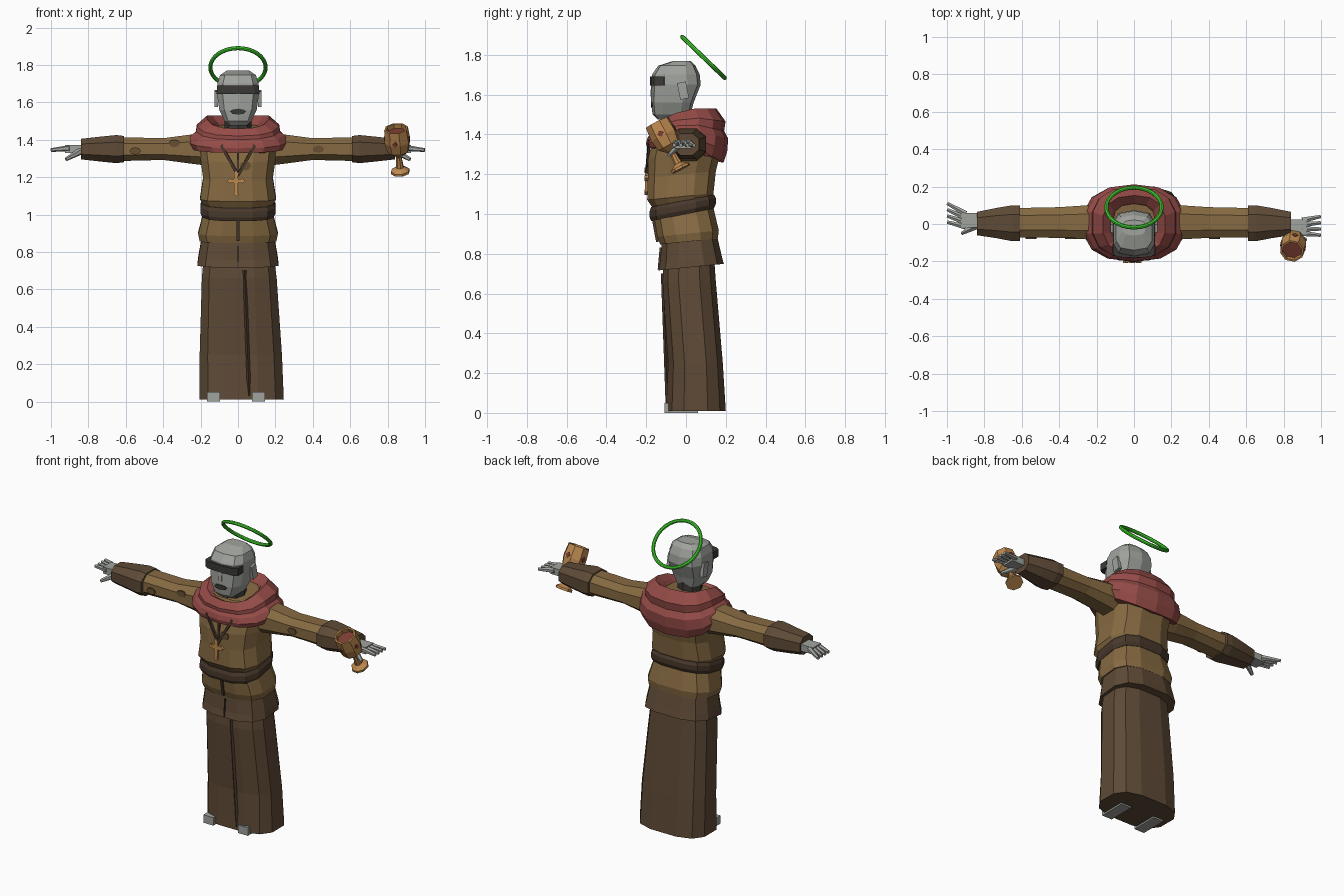
import bpy, bmesh, math
from mathutils import Matrix, Vector

cube = bpy.data.objects.get("Cube")
if cube:
    bpy.data.objects.remove(cube)


def colour(name, *rgb):
    mat = bpy.data.materials.new(name)
    linear = [((c / 255 + .055) / 1.055) ** 2.4 for c in rgb] + [1]
    mat.use_nodes = True
    mat.diffuse_color = linear
    mat.node_tree.nodes["Principled BSDF"].inputs["Base Color"].default_value = linear
    return mat


TAN = colour("tan cloth", 134, 106, 66)
BROWN = colour("brown cloth", 94, 74, 54)
LEATHER = colour("dark leather", 72, 56, 43)
STAIN = colour("stain brown", 104, 80, 50)
RED = colour("red cloth", 150, 76, 72)
SKIN = colour("grey skin", 160, 163, 157)
CHARCOAL = colour("charcoal", 58, 57, 54)
GOLD = colour("gold", 190, 138, 80)
WINE = colour("wine red", 125, 62, 52)
GREEN = colour("halo green", 66, 212, 48)


def finish(name, bm, mat):
    bmesh.ops.recalc_face_normals(bm, faces=bm.faces)
    mesh = bpy.data.meshes.new(name)
    bm.to_mesh(mesh)
    bm.free()
    mesh.materials.append(mat)
    ob = bpy.data.objects.new(name, mesh)
    bpy.context.collection.objects.link(ob)
    return ob


def rounded(value, power):
    return math.copysign(abs(value) ** power, value)


def loft(name, mat, rings, sides=12, power=.7, slope=0, place=lambda p: p):
    """Each ring is height, half width, reach to the front, reach to the back."""
    bm = bmesh.new()
    widest = math.cos(math.pi / sides) ** power
    loops = []
    for height, half, front, back in rings:
        loop = []
        for i in range(sides):
            angle = (i + .5) * math.tau / sides
            x = half * rounded(math.cos(angle), power) / widest
            reach = rounded(math.sin(angle), power) / widest
            y = (back - front) / 2 + reach * (back + front) / 2
            loop.append(bm.verts.new(place(Vector((x, y, height + slope * y)))))
        loops.append(loop)
    for low, high in zip(loops, loops[1:]):
        for i in range(sides):
            bm.faces.new((low[i - 1], low[i], high[i], high[i - 1]))
    bm.faces.new(loops[0])
    bm.faces.new(loops[-1])
    return finish(name, bm, mat)


def box(name, mat, size, at, rot=Matrix()):
    bm = bmesh.new()
    matrix = Matrix.Translation(at) @ rot @ Matrix.Diagonal((*size, 1))
    bmesh.ops.create_cube(bm, size=1, matrix=matrix)
    return finish(name, bm, mat)


def aim(start, end):
    return (end - start).to_track_quat("Z", "Y").to_matrix().to_4x4()


def strip(name, mat, start, end, width):
    start, end = Vector(start), Vector(end)
    size = (width, .015, (end - start).length)
    return box(name, mat, size, (start + end) / 2, aim(start, end))


def rod(name, mat, start, end, thick, thin, sides=6):
    start, end = Vector(start), Vector(end)
    bm = bmesh.new()
    matrix = Matrix.Translation((start + end) / 2) @ aim(start, end)
    bmesh.ops.create_cone(bm, cap_ends=True, segments=sides, radius1=thick, radius2=thin,
                          depth=(end - start).length, matrix=matrix)
    return finish(name, bm, mat)


def disc(name, mat, at, wide, tall):
    bm = bmesh.new()
    matrix = (Matrix.Translation(at) @ Matrix.Diagonal((wide, 1, tall, 1))
              @ Matrix.Rotation(math.pi / 2, 4, "X"))
    bmesh.ops.create_cone(bm, cap_ends=True, segments=8, radius1=1, radius2=1,
                          depth=.009, matrix=matrix)
    return finish(name, bm, mat)


# Robe, from the hem up
def swing(p):
    return p + Vector((.02 * (1 - p.z), 0, 0))


loft("skirt", BROWN, [(.01, .225, .1, .2), (.25, .22, .09, .185), (.66, .2, .118, .15),
                      (.8, .185, .11, .14)], place=swing)
loft("hip_flounce", BROWN, [(.73, .217, .138, .19), (.77, .212, .13, .18),
                            (.9, .19, .12, .15)], slope=.1)
loft("tunic_lower", TAN, [(.86, .205, .13, .16), (.9, .213, .145, .165),
                          (1.03, .18, .165, .135)], slope=.1)
loft("belt", LEATHER, [(1, .19, .175, .14), (1.02, .2, .183, .15), (1.05, .2, .183, .15),
                       (1.07, .19, .175, .14)], slope=.2)
loft("tunic_upper", TAN, [(1.05, .18, .17, .125), (1.09, .203, .195, .138), (1.2, .186, .192, .15),
                          (1.3, .2, .19, .175), (1.4, .215, .165, .175), (1.47, .15, .12, .14)],
     slope=.1)

# Seams and stains
strip("skirt_split", LEATHER, (.035, -.116, .7), (.06, -.092, .03), .014)
strip("hip_seam", LEATHER, (0, -.135, .72), (0, -.125, .83), .006)
strip("tunic_seam", LEATHER, (0, -.143, .86), (0, -.165, .98), .014)
strip("collar_slit", LEATHER, (0, -.19, 1.2), (0, -.187, 1.35), .012)
disc("chest_stain", STAIN, (.04, -.191, 1.26), .03, .025)
for x, z in ((-.34, 1.38), (-.55, 1.34), (.43, 1.35)):
    disc("sleeve_stain", STAIN, (x, -.077, z), .03, .02)


# Hooded cowl: hangs long at the back and opens at the throat
def drape(p):
    drop = 1.53 - p.z
    p.z += p.y * (.45 - 1.7 * drop) if p.y < 0 else -3.2 * p.y * drop
    return p


loft("cowl", RED, [(1.36, .25, .19, .185), (1.4, .27, .197, .203), (1.44, .25, .19, .208),
                   (1.46, .225, .178, .188), (1.49, .22, .18, .195), (1.53, .165, .155, .15),
                   (1.5, .13, .13, .11), (1.43, .08, .1, .07)], sides=14, power=.8, place=drape)

# Head
rod("neck", CHARCOAL, (0, -.04, 1.38), (0, -.04, 1.53), .075, .07, sides=8)
loft("head", SKIN, [(1.475, .045, .14, -.06), (1.5, .072, .165, .02), (1.56, .1, .172, .035),
                    (1.65, .113, .17, .07), (1.7, .11, .167, .065), (1.745, .096, .137, .045),
                    (1.77, .06, .06, .02)], sides=10, power=.65)
loft("brow_band", CHARCOAL, [(1.645, .114, .18, -.09), (1.69, .113, .18, -.09)],
     sides=10, power=.5)
disc("mouth", CHARCOAL, (0, -.172, 1.55), .042, .016)
strip("nose", SKIN, (0, -.168, 1.65), (0, -.172, 1.59), .022)
for side in (-1, 1):
    box("ear", SKIN, (.02, .045, .085), (side * .116, -.015, 1.62), Matrix.Rotation(.2, 4, "X"))

# Halo
bpy.ops.mesh.primitive_torus_add(
    major_radius=.148, minor_radius=.011, major_segments=32, minor_segments=8,
    location=(0, .088, 1.787), rotation=(math.radians(-44), 0, 0))
halo = bpy.context.object
halo.name = "halo"
halo.data.materials.append(GREEN)
bpy.ops.object.shade_smooth_by_angle()

# Sleeves, cuffs, hands and feet; the hands bend slightly to one side
for side, tag, bend in ((1, "left", -.03), (-1, "right", .04)):
    def along(p):
        return Vector((side * p.z, p.y, 1.35 + p.x))

    loft(tag + "_sleeve", TAN, [(.15, .09, .085, .1), (.25, .078, .082, .1), (.4, .058, .074, .09),
                                (.64, .064, .072, .085)], sides=8, power=.8, place=along)
    loft(tag + "_cuff", BROWN, [(.61, .07, .09, .1), (.65, .075, .092, .1), (.74, .066, .075, .085),
                                (.84, .055, .06, .065)], sides=8, power=.8, place=along)
    box(tag + "_palm", SKIN, (.13, .08, .042), (side * .86, bend / 2, 1.35))
    for i in range(4):
        spread = i / 3 - .5
        rod(tag + "_finger", SKIN, (side * .9, bend / 2 + spread * .07, 1.355),
            (side * .998, bend + .02 + spread * .1, 1.345), .017, .01)
    rod(tag + "_thumb", SKIN, (side * .84, bend / 2 - .03, 1.34),
        (side * .92, bend / 2 - .07, 1.295), .02, .01)
    box(tag + "_foot", SKIN, (.07, .17, .05), (side * .12 - .01, -.024, .025))

# Pendant cross on cords
for side in (-1, 1):
    strip("pendant_cord", LEATHER, (0, -.198, 1.21), (side * .09, -.184, 1.37), .013)
box("cross_upright", GOLD, (.022, .014, .11), (-.01, -.2, 1.165))
box("cross_arm", GOLD, (.07, .014, .022), (-.01, -.2, 1.18))
diamond = Matrix.Rotation(math.pi / 4, 4, "Y")
for x, z in ((-.045, 1.18), (.025, 1.18), (-.01, 1.22), (-.01, 1.11)):
    box("cross_tip", GOLD, (.02, .016, .02), (x, -.2, z), diamond)

# Goblet before the left hand, turned along its tilted axis
foot, rim = Vector((.868, -.025, 1.225)), Vector((.845, -.145, 1.46))
tilt = Matrix.Translation(foot) @ aim(foot, rim)
tall = (rim - foot).length


def turned(name, mat, profile):
    rings = [(share * tall, radius, radius, radius) for share, radius in profile]
    return loft(name, mat, rings, sides=8, power=1, place=lambda p: tilt @ p)


turned("goblet", GOLD, [(0, .048), (.05, .047), (.12, .02), (.36, .013), (.5, .055),
                        (.72, .066), (1, .06), (1, .05), (.75, .05)])
turned("goblet_wine", WINE, [(.74, .049), (.9, .051)])
for i in range(4):
    gem = (tilt @ Matrix.Rotation(i * math.pi / 2, 4, "Z")
           @ Matrix.Translation((.064, 0, .76 * tall)) @ Matrix.Rotation(math.pi / 4, 4, "X"))
    box("goblet_gem", WINE, (.009, .024, .024), (0, 0, 0), gem)
